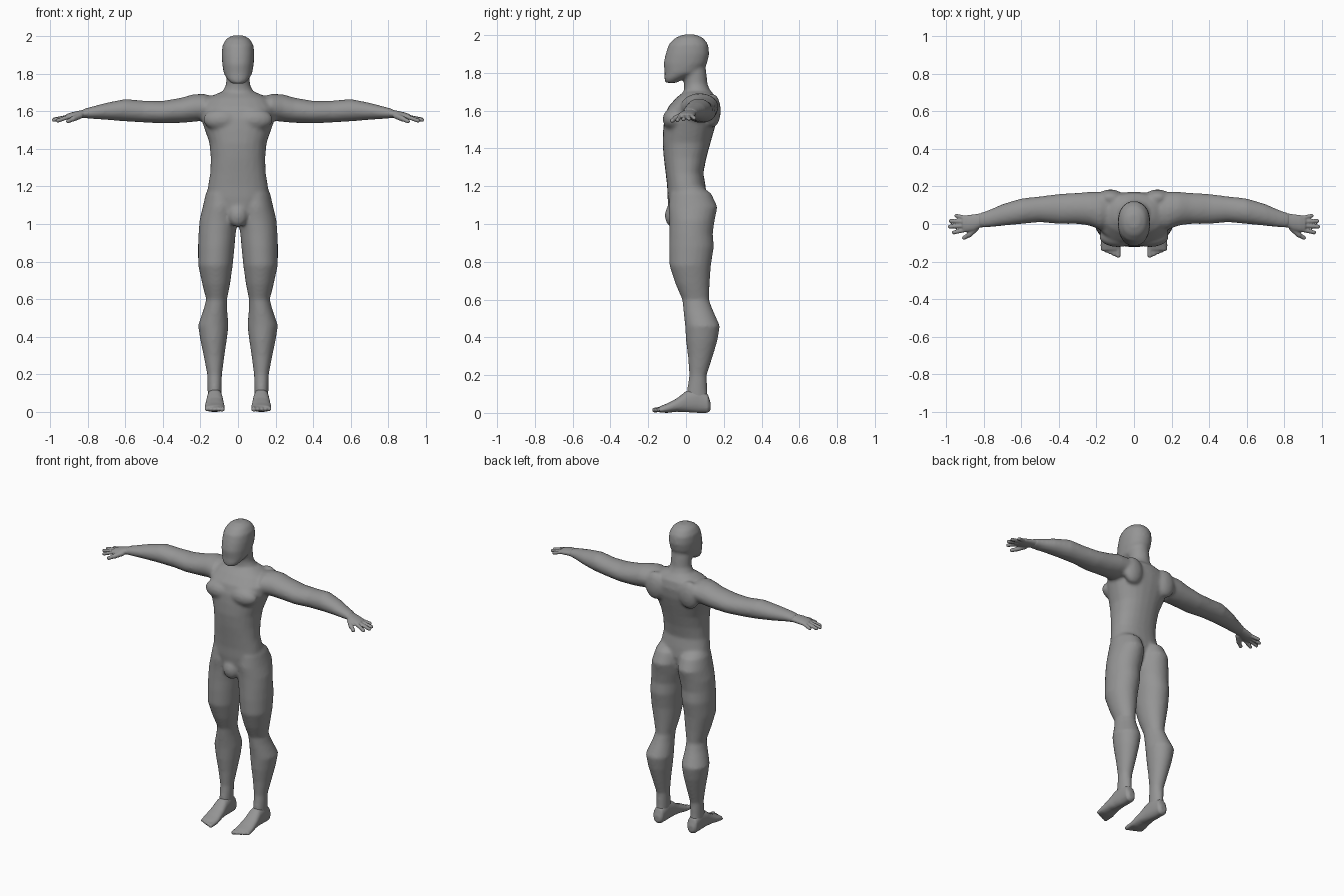
import bpy
import bmesh
import math
from mathutils import Matrix, Vector

cube = bpy.data.objects.get("Cube")
if cube:
    bpy.data.objects.remove(cube, do_unlink=True)

SIDES = 24

grey = bpy.data.materials.new("clay grey")
grey.use_nodes = True
colour = (0.3, 0.3, 0.3, 1)
grey.diffuse_color = colour
shader = next(n for n in grey.node_tree.nodes if n.type == 'BSDF_PRINCIPLED')
shader.inputs["Base Color"].default_value = colour
shader.inputs["Roughness"].default_value = 0.7


def rounded(value, power):
    return math.copysign(abs(value) ** power, value)


def loft(bm, axis, rows, power=1.0):
    """Skin oval sections; each row is position, then low and high of both cross axes."""
    rings = []
    for pos, a0, a1, b0, b1 in rows:
        ring = []
        for i in range(SIDES):
            angle = math.tau * i / SIDES
            a = (a0 + a1) / 2 + (a1 - a0) / 2 * rounded(math.cos(angle), power)
            b = (b0 + b1) / 2 + (b1 - b0) / 2 * rounded(math.sin(angle), power)
            point = {"x": (pos, a, b), "y": (a, pos, b), "z": (a, b, pos)}[axis]
            ring.append(bm.verts.new(point))
        rings.append(ring)
    for low, high in zip(rings, rings[1:]):
        for i in range(SIDES):
            j = (i + 1) % SIDES
            bm.faces.new((low[i], low[j], high[j], high[i]))
    bm.faces.new(rings[0])
    bm.faces.new(rings[-1])


def centred(rows):
    return [(z, -w, w, front, back) for z, w, front, back in rows]


def ellipsoid(bm, centre, radii):
    place = Matrix.Translation(centre) @ Matrix.Diagonal((*radii, 1))
    bmesh.ops.create_uvsphere(bm, u_segments=SIDES, v_segments=12, radius=1, matrix=place)


def capsule(bm, start, end, radius):
    """Stretch a ball between two points."""
    start, end = Vector(start), Vector(end)
    line = end - start
    ball = bmesh.ops.create_uvsphere(bm, u_segments=12, v_segments=8, radius=radius)["verts"]
    for v in ball:
        if v.co.z > radius * 0.1:
            v.co.z += line.length
    turn = line.to_track_quat('Z', 'Y').to_matrix().to_4x4()
    bmesh.ops.transform(bm, verts=ball, matrix=Matrix.Translation(start) @ turn)


def mirror(bm):
    copy = bmesh.ops.duplicate(bm, geom=bm.verts[:] + bm.edges[:] + bm.faces[:])["geom"]
    for v in copy:
        if isinstance(v, bmesh.types.BMVert):
            v.co.x = -v.co.x


def finish(bm, name, voxel, passes):
    """Fuse the overlapping forms into one smooth skin."""
    bmesh.ops.recalc_face_normals(bm, faces=bm.faces[:])
    for face in bm.faces:
        face.smooth = True
    mesh = bpy.data.meshes.new(name)
    bm.to_mesh(mesh)
    bm.free()
    mesh.materials.append(grey)
    obj = bpy.data.objects.new(name, mesh)
    bpy.context.scene.collection.objects.link(obj)
    fuse = obj.modifiers.new("fuse", 'REMESH')
    fuse.mode = 'VOXEL'
    fuse.voxel_size = voxel
    fuse.use_smooth_shade = True
    soften = obj.modifiers.new("soften", 'SMOOTH')
    soften.factor = 0.5
    soften.iterations = passes


body = bmesh.new()

# leg, from hip to ankle
loft(body, "z", [
    (1.21, .02, .15, -.06, .07),
    (1.16, .005, .172, -.085, .135),
    (1.09, .0, .188, -.093, .167),
    (1.02, .0, .205, -.088, .152),
    (.95, .012, .21, -.088, .142),
    (.88, .018, .213, -.09, .148),
    (.78, .028, .212, -.088, .132),
    (.68, .042, .19, -.055, .125),
    (.6, .058, .17, -.02, .122),
    (.55, .058, .182, -.015, .14),
    (.46, .05, .213, -.005, .18),
    (.38, .06, .2, .0, .166),
    (.3, .072, .183, .01, .142),
    (.2, .085, .164, .017, .11),
    (.12, .087, .162, .005, .112),
    (.05, .09, .16, .0, .12),
])

# arm, from shoulder to wrist
loft(body, "x", [
    (.1, .0, .15, 1.57, 1.67),
    (.18, -.03, .172, 1.55, 1.692),
    (.24, -.008, .171, 1.543, 1.69),
    (.3, .0, .166, 1.538, 1.672),
    (.4, .0, .16, 1.535, 1.655),
    (.5, .01, .147, 1.54, 1.656),
    (.6, .0, .136, 1.546, 1.665),
    (.7, -.01, .106, 1.554, 1.645),
    (.78, -.019, .072, 1.56, 1.624),
    (.83, -.021, .056, 1.563, 1.61),
])

# chest muscle and shoulder blade
ellipsoid(body, (.085, -.068, 1.555), (.1, .055, .06))
ellipsoid(body, (.125, .14, 1.6), (.07, .044, .09))
mirror(body)

# torso
loft(body, "z", centred([
    (1.0, .03, -.06, .06),
    (1.06, .11, -.09, .09),
    (1.14, .165, -.098, .11),
    (1.2, .16, -.1, .104),
    (1.27, .148, -.108, .092),
    (1.35, .145, -.118, .108),
    (1.43, .152, -.124, .13),
    (1.5, .176, -.121, .15),
    (1.56, .197, -.115, .166),
    (1.62, .2, -.095, .172),
    (1.67, .16, -.05, .162),
    (1.7, .1, -.012, .135),
]), power=.88)
ellipsoid(body, (0, -.07, 1.045), (.052, .042, .062))

# neck
loft(body, "z", centred([
    (1.62, .11, .0, .15),
    (1.7, .085, -.01, .132),
    (1.74, .064, -.01, .114),
    (1.8, .063, -.015, .108),
    (1.86, .06, -.03, .1),
]))

# head
loft(body, "z", centred([
    (1.747, .035, -.11, -.05),
    (1.77, .058, -.115, -.01),
    (1.8, .076, -.113, .07),
    (1.85, .084, -.119, .112),
    (1.9, .087, -.108, .123),
    (1.95, .083, -.092, .118),
    (1.985, .063, -.058, .092),
    (2.003, .03, -.015, .05),
]), power=.92)
finish(body, "body", .01, 7)

# palms, fingers and thumbs
hands = bmesh.new()
loft(hands, "x", [
    (.79, -.016, .064, 1.564, 1.616),
    (.82, -.02, .056, 1.564, 1.608),
    (.85, -.036, .052, 1.56, 1.602),
    (.885, -.042, .048, 1.556, 1.594),
    (.912, -.04, .042, 1.555, 1.585),
])
for knuckle, tip_x, tip_y, tip_z in [
    (-.031, .958, -.045, 1.55),
    (-.009, .979, -.014, 1.554),
    (.012, .975, .016, 1.557),
    (.032, .945, .044, 1.56),
]:
    capsule(hands, (.895, knuckle, 1.572), (tip_x, tip_y, tip_z), .0115)
capsule(hands, (.84, -.022, 1.575), (.875, -.056, 1.56), .016)
capsule(hands, (.875, -.056, 1.56), (.903, -.073, 1.547), .0125)
mirror(hands)
finish(hands, "hands", .005, 2)

# feet and toes
feet = bmesh.new()
loft(feet, "y", [
    (.13, .105, .145, .015, .055),
    (.115, .09, .16, .0, .1),
    (.06, .085, .163, .0, .135),
    (.0, .08, .167, .004, .115),
    (-.05, .075, .173, .006, .076),
    (-.1, .07, .178, .0, .05),
    (-.14, .073, .174, .002, .034),
], power=.85)
for i in range(5):
    x = .084 + .021 * i
    capsule(feet, (x, -.11, .02), (x, -.166 + .008 * i, .015), .0145 - .001 * i)
mirror(feet)
finish(feet, "feet", .006, 2)
